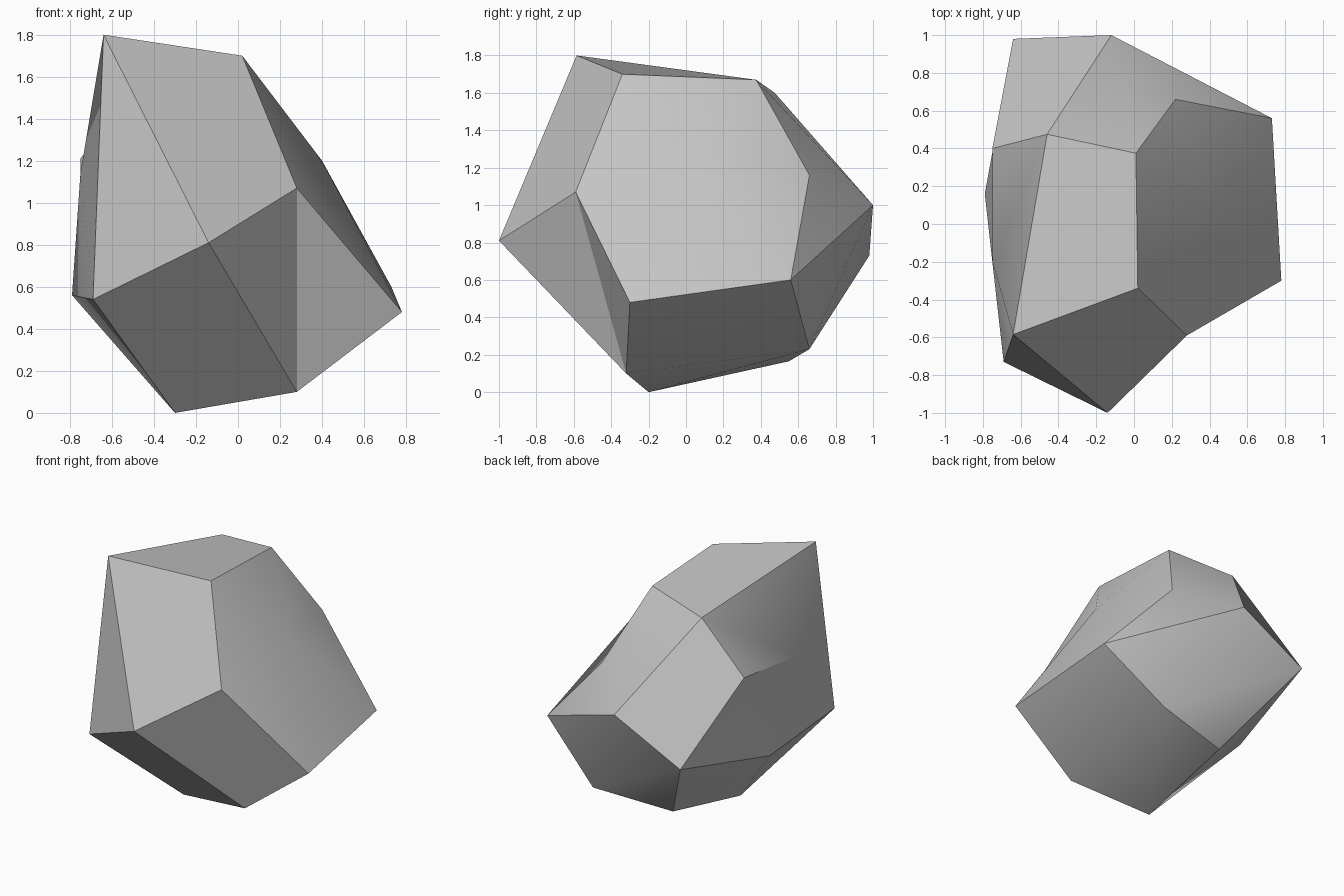
import bpy, bmesh, math

# Remove the default cube
cube = bpy.data.objects.get("Cube")
if cube:
    bpy.data.objects.remove(cube, do_unlink=True)


def make_material(name, color):
    mat = bpy.data.materials.new(name)
    mat.use_nodes = True
    mat.diffuse_color = color
    mat.node_tree.nodes["Principled BSDF"].inputs["Base Color"].default_value = color
    return mat


# Corners of the boulder, one letter each
corners = {
    # crown
    "A": (-.64, -.585, 1.8), "B": (.02, -.34, 1.7),
    "C": (.01, .375, 1.67), "D": (-.46, .475, 1.6),
    # front and left side of the girdle
    "H": (.28, -.59, 1.07), "I": (-.14, -1, .81),
    "Q": (-.69, -.73, .54), "G": (.78, -.3, .48), "F": (.73, .56, .6),
    # back and right side of the girdle
    "E": (.22, .66, 1.16), "K": (-.12, 1, 1), "L": (-.64, .98, .73),
    "S": (-.75, .4, 1.21), "R": (-.79, .16, .56),
    # underside
    "O": (-.3, -.2, 0), "P": (.28, -.32, .1),
    "M": (.29, .66, .23), "N": (-.28, .55, .165),
    # middle points of the two broad flanks
    "J": (.4, .08, 1.2), "T": (-.75, -.2, 1.14),
}

# Single facets, named by their corners
facets = ["ABCD", "ABHI", "AIQ", "QIPO", "IHP", "HGP", "GFMP",
          "CDKE", "EKF", "DKLS"]


def fan(centre, rim, closed):
    """Triangles from one corner to a run of others."""
    ends = rim[1:] + (rim[0] if closed else "")
    return [centre + a + b for a, b in zip(rim, ends)]


facets += fan("J", "BCEFGH", True)     # broad flank on the +x side
facets += fan("T", "ADSLRQ", True)     # hollowed flank on the -x side
facets += fan("M", "FKLNOP", False)    # back and underside
facets += fan("R", "LNOQ", False)      # lower part of the -x side

# Build the boulder
bm = bmesh.new()
verts = {key: bm.verts.new(co) for key, co in corners.items()}
for facet in facets:
    bm.faces.new([verts[key] for key in facet])
bmesh.ops.recalc_face_normals(bm, faces=bm.faces)

mesh = bpy.data.meshes.new("boulder")
bm.to_mesh(mesh)
bm.free()
mesh.materials.append(make_material("stone grey", (.55, .55, .55, 1)))

boulder = bpy.data.objects.new("boulder", mesh)
bpy.context.collection.objects.link(boulder)

# Soft shading over shallow creases, crisp facet edges elsewhere
bpy.ops.object.select_all(action="DESELECT")
boulder.select_set(True)
bpy.context.view_layer.objects.active = boulder
bpy.ops.object.shade_smooth_by_angle(angle=math.radians(30))
